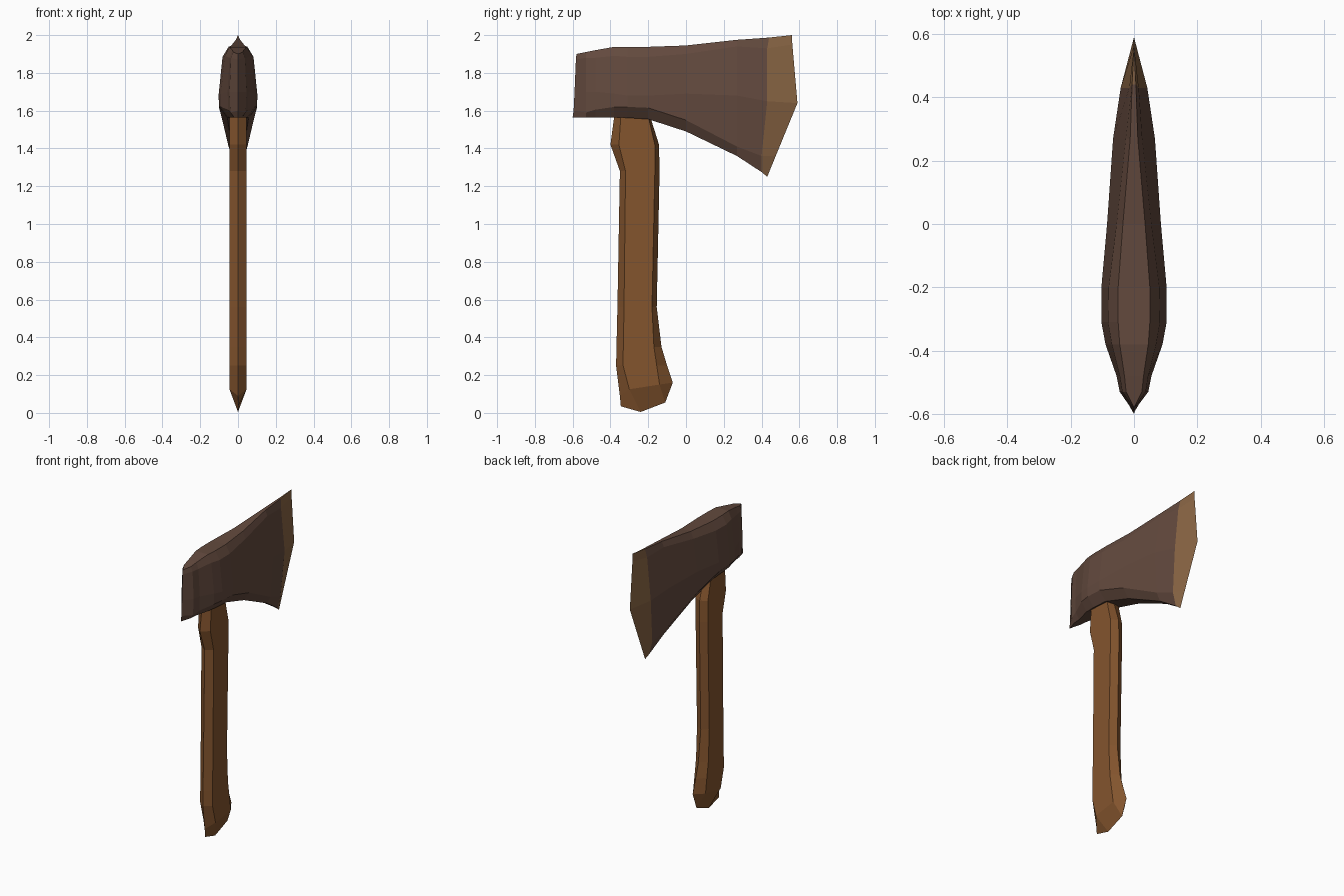
import bpy, bmesh


def material(name, rgb):
    m = bpy.data.materials.new(name)
    m.diffuse_color = (*rgb, 1)
    return m


def loft(name, rings, mats, last_band=0):
    """Skin closed rings of points, cap both ends, weld collapsed points."""
    bm = bmesh.new()
    rows = [[bm.verts.new(p) for p in ring] for ring in rings]
    n = len(rows[0])
    for k, (a, b) in enumerate(zip(rows, rows[1:])):
        for i in range(n):
            j = (i + 1) % n
            f = bm.faces.new((a[i], a[j], b[j], b[i]))
            f.material_index = last_band if k == len(rows) - 2 else 0
    bm.faces.new(rows[0])
    bm.faces.new(rows[-1])
    bmesh.ops.remove_doubles(bm, verts=bm.verts[:], dist=0.0005)
    bmesh.ops.recalc_face_normals(bm, faces=bm.faces[:])
    me = bpy.data.meshes.new(name)
    bm.to_mesh(me)
    bm.free()
    for m in mats:
        me.materials.append(m)
    ob = bpy.data.objects.new(name, me)
    bpy.context.collection.objects.link(ob)
    return ob


steel = material("dark_metal", (0.125, 0.068, 0.048))
edge = material("worn_edge", (0.25, 0.13, 0.058))
wood = material("wood", (0.23, 0.09, 0.027))


# Head: half sections from poll to cutting edge (y or y per point, widths, heights)
sections = [
    ((-.58, -.583, -.59, -.595, -.6), (0, 0, 0, 0, 0), (1.90, 1.87, 1.70, 1.60, 1.565)),
    (-.53, (.025, .037, .045, .04, .02), (1.91, 1.88, 1.70, 1.59, 1.565)),
    (-.48, (.03, .045, .055, .052, .025), (1.92, 1.88, 1.70, 1.605, 1.565)),
    (-.38, (.045, .07, .09, .09, .05), (1.938, 1.89, 1.69, 1.62, 1.565)),
    (-.31, (.05, .082, .103, .10, .055), (1.938, 1.885, 1.68, 1.62, 1.562)),
    (-.20, (.05, .08, .103, .10, .055), (1.938, 1.885, 1.68, 1.615, 1.555)),
    (0, (.035, .055, .085, .083, .045), (1.945, 1.90, 1.69, 1.55, 1.49)),
    (.27, (.012, .026, .066, .05, .025), (1.975, 1.94, 1.68, 1.41, 1.36)),
    ((.44, .43, .43, .40, .40), (.006, .015, .042, .032, .01), (1.987, 1.93, 1.65, 1.36, 1.275)),
    ((.56, .563, .59, .475, .43), (0, 0, 0, 0, 0), (2.0, 1.95, 1.64, 1.36, 1.25)),
]
rings = []
for y, ws, zs in sections:
    ys = y if isinstance(y, tuple) else (y,) * 5
    half = list(zip(ws, ys, zs))
    rings.append(half + [(-x, v, z) for x, v, z in reversed(half)])
loft("axe_head", rings, [steel, edge], last_band=1)


# Handle: six-sided rings (front ridge, front side, back side, back ridge)
def hexagon(w, ys, zs):
    p = list(zip((0, w, w, 0), ys, zs))
    return p + [(-w, *p[2][1:]), (-w, *p[1][1:])]


rings = [
    hexagon(0, (-.345, -.24, -.11, -.07), (.035, .005, .055, .16)),
    hexagon(.045, (-.35, -.30, -.14, -.07), (.09, .125, .15, .16)),
]
for z, ys in [
    (.25, (-.37, -.333, -.155, -.10)),
    (.35, (-.368, -.332, -.17, -.13)),
    (.56, (-.363, -.328, -.18, -.155)),
    (1.28, (-.35, -.32, -.165, -.14)),
    (1.42, (-.40, -.355, -.165, -.143)),
    (1.57, (-.38, -.345, -.20, -.19)),
    (1.68, (-.37, -.34, -.21, -.20)),
]:
    rings.append(hexagon(.045, ys, (z,) * 4))
loft("axe_handle", rings, [wood])
